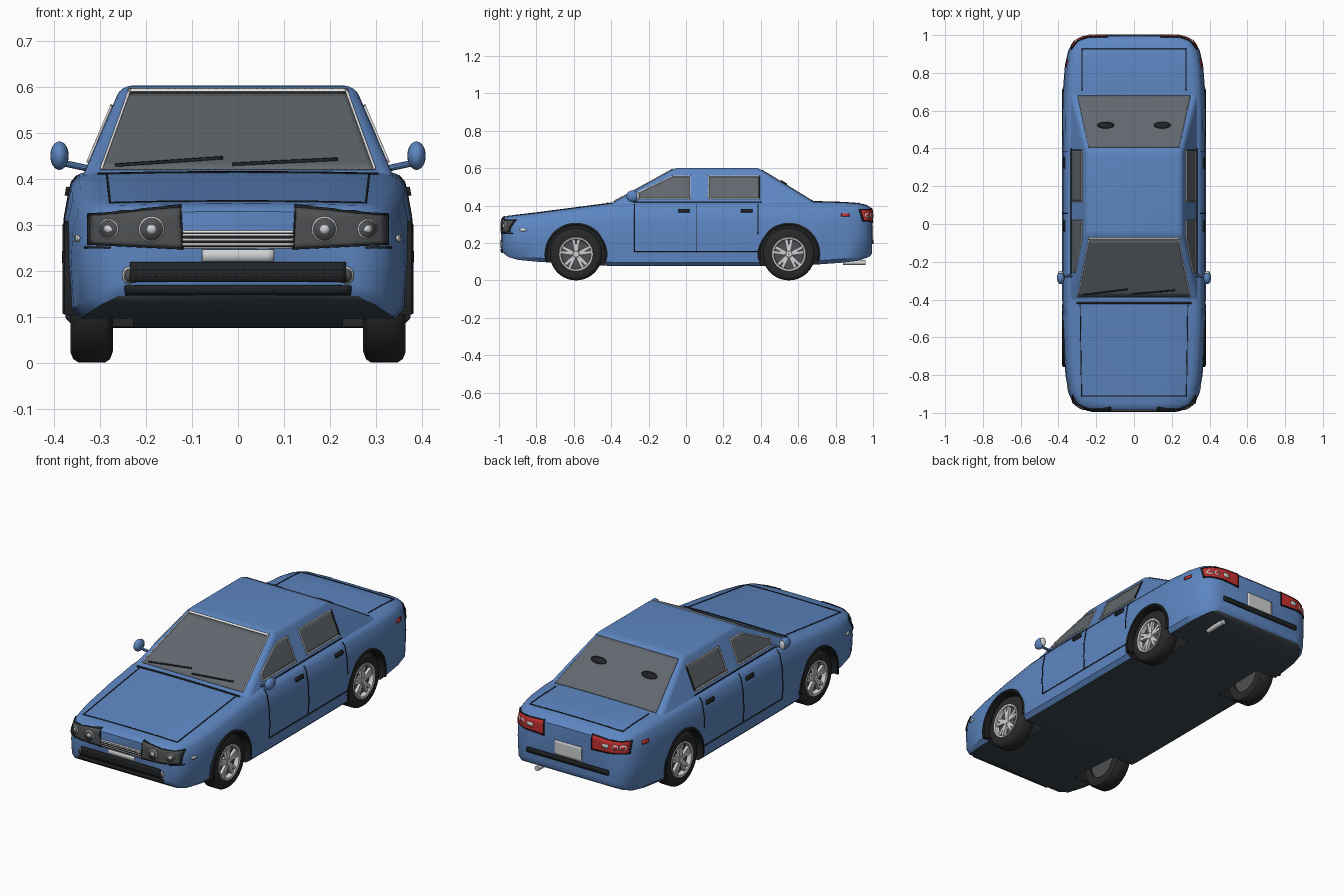
import bpy, bmesh, math
from mathutils import Vector, Matrix
from mathutils.bvhtree import BVHTree

if "Cube" in bpy.data.objects:
    bpy.data.objects.remove(bpy.data.objects["Cube"], do_unlink=True)


def material(name, *rgb):
    m = bpy.data.materials.new(name)
    m.use_nodes = True
    m.diffuse_color = (*rgb, 1)
    m.node_tree.nodes["Principled BSDF"].inputs["Base Color"].default_value = (*rgb, 1)
    return m


BLUE = material("blue paint", .11, .24, .54)
BLACK = material("black trim", .014, .016, .018)
RUBBER = material("tyre rubber", .022, .022, .022)
GLASS = material("grey glass", .118, .136, .153)
SILVER = material("silver metal", .62, .63, .64)
WHITE = material("white trim", .95, .95, .95)
RED = material("red lens", .58, .03, .03)
LAMP = material("dark lamp", .075, .08, .085)
UNDER = material("dark underside", .05, .065, .075)
made = []


def finish(name, bm, *mats, recalc=True):
    if recalc:
        bmesh.ops.recalc_face_normals(bm, faces=bm.faces)
    mesh = bpy.data.meshes.new(name)
    bm.to_mesh(mesh)
    bm.free()
    for m in mats:
        mesh.materials.append(m)
    ob = bpy.data.objects.new(name, mesh)
    bpy.context.collection.objects.link(ob)
    made.append(ob)
    return ob


# Lower body: loft of (y, half width, bottom, top) stations
STATIONS = [(-.985, .24, .16, .325), (-.975, .28, .145, .335), (-.95, .322, .125, .342),
            (-.9, .345, .11, .348), (-.8, .363, .1, .36), (-.6, .376, .088, .386),
            (-.4, .38, .077, .412), (-.2, .38, .076, .42), (.4, .38, .077, .42),
            (.7, .377, .085, .42), (.84, .366, .095, .416), (.92, .348, .105, .41),
            (.965, .32, .12, .4), (.985, .285, .13, .387), (.995, .25, .145, .375)]


def section(y, w, low, top):
    h = top - low
    half = [(0, low), (.93, low), (.985, low + .02), (1, low + .45 * h), (.99, low + .7 * h),
            (.955, top - .03), (.91, top - .01), (.83, top), (.45, top + .003), (0, top + .004)]
    return [(x * w, y, z) for x, z in half] + [(-x * w, y, z) for x, z in half[-2:0:-1]]


bm = bmesh.new()
rings = [[bm.verts.new(p) for p in section(*s)] for s in STATIONS]
for a, b in zip(rings, rings[1:]):
    for i in range(len(a)):
        j = (i + 1) % len(a)
        bm.faces.new((a[i], a[j], b[j], b[i]))
bm.faces.new(rings[0])
bm.faces.new(rings[-1])
bmesh.ops.recalc_face_normals(bm, faces=bm.faces)
for f in bm.faces:
    f.material_index = int(f.normal.z < -.75)
body = finish("lower_body", bm, BLUE, UNDER, BLACK)

# Cabin: tapered block with rounded pillars and roof edge
bm = bmesh.new()
levels = [(.4, .34, -.42, .715), (.602, .254, -.055, .385)]
base, roof = [[bm.verts.new(p) for p in ((w, f, z), (w, r, z), (-w, r, z), (-w, f, z))]
              for z, w, f, r in levels]
bm.faces.new(base)
bm.faces.new(roof)
for i in range(4):
    j = (i + 1) % 4
    bm.faces.new((base[i], base[j], roof[j], roof[i]))
edges = [e for e in bm.edges if any(v in roof for v in e.verts)]
bmesh.ops.bevel(bm, geom=edges, offset=.022, segments=4, profile=.5, affect='EDGES')
cabin = finish("cabin", bm, BLUE)

# Shell used to lay panels, lines and lamps on the surface
bm = bmesh.new()
bm.from_mesh(body.data)
bm.from_mesh(cabin.data)
shell = BVHTree.FromBMesh(bm)
bm.free()
RAYS = {"front": lambda a, b: ((a, -3, b), (0, 1, 0)), "rear": lambda a, b: ((a, 3, b), (0, -1, 0)),
        "left": lambda a, b: ((3, a, b), (-1, 0, 0)), "right": lambda a, b: ((-3, a, b), (1, 0, 0)),
        "top": lambda a, b: ((a, b, 3), (0, 0, -1))}


def place(view, p, lift):
    origin, ray = map(Vector, RAYS[view](*p))
    loc, normal = shell.ray_cast(origin, ray)[:2]
    if loc is None:
        loc, normal = shell.find_nearest(origin + ray * 2.1)[:2]
    return loc + normal * lift


def strip(bm, view, low, high, lift, step=.015):
    low, high = [[Vector(p) for p in side] for side in (low, high)]
    pairs = []
    for i in range(len(low) - 1):
        n = math.ceil(max((low[i + 1] - low[i]).length, (high[i + 1] - high[i]).length) / step)
        pairs += [(low[i].lerp(low[i + 1], k / n), high[i].lerp(high[i + 1], k / n)) for k in range(n)]
    pairs.append((low[-1], high[-1]))
    m = math.ceil(max((b - a).length for a, b in pairs) / step)
    grid = [[bm.verts.new(place(view, a.lerp(b, k / m), lift)) for k in range(m + 1)] for a, b in pairs]
    for c, d in zip(grid, grid[1:]):
        for k in range(m):
            bm.faces.new((c[k], d[k], d[k + 1], c[k + 1]))


def plate(name, bm, view, mat, lift):
    ray = Vector(RAYS[view](0, 0)[1])
    bm.normal_update()
    bmesh.ops.reverse_faces(bm, faces=[f for f in bm.faces if f.normal.dot(ray) > 0])
    ob = finish(name, bm, mat, recalc=False)
    mod = ob.modifiers.new("thickness", 'SOLIDIFY')
    mod.thickness, mod.offset = lift + .0005, -1


def patch(name, view, low, high, mat, lift=.003):
    bm = bmesh.new()
    strip(bm, view, low, high, lift)
    plate(name, bm, view, mat, lift)


def box(name, view, a, b, c, d, mat, lift=.003):
    patch(name, view, [(a, c), (b, c)], [(a, d), (b, d)], mat, lift)


def line(name, view, points, mat=BLACK, width=.0045, lift=.0025):
    bm = bmesh.new()
    for p, q in zip(points, points[1:]):
        p, q = Vector(p), Vector(q)
        along = (q - p).normalized() * width / 2
        side = Vector((-along.y, along.x))
        p, q = p - along, q + along
        strip(bm, view, [p - side, q - side], [p + side, q + side], lift)
    plate(name, bm, view, mat, lift)


def disc(name, view, a, b, ra, rb, mat, lift=.005):
    bm = bmesh.new()
    centre = bm.verts.new(place(view, (a, b), lift))
    turn = [math.tau * i / 20 for i in range(20)]
    rim = [bm.verts.new(place(view, (a + ra * math.cos(t), b + rb * math.sin(t)), lift)) for t in turn]
    for i in range(20):
        bm.faces.new((centre, rim[i - 1], rim[i]))
    plate(name, bm, view, mat, lift)


# Windscreen, rear window, bonnet and boot seams
patch("windscreen", "front", [(-.298, .419), (.298, .419)], [(-.235, .588), (.235, .588)], GLASS, .002)
line("windscreen_trim", "front", [(-.296, .422), (-.235, .59), (.235, .59), (.296, .422)], WHITE, .005, .005)
patch("rear_window", "top", [(-.3, .68), (.3, .68)], [(-.24, .405), (.24, .405)], GLASS)
line("left_wiper", "front", [(-.01, .428), (.215, .439)], BLACK, .0035, .006)
line("right_wiper", "front", [(-.265, .426), (-.035, .442)], BLACK, .0035, .006)
line("cowl_seam", "top", [(-.3, -.418), (.3, -.418)], BLACK, .01)
line("bonnet_seam", "top", [(-.285, -.43), (-.278, -.91), (.278, -.91), (.285, -.43)])
line("boot_seam", "top", [(-.275, .71), (-.275, .925), (.275, .925), (.275, .71)])

# Front grilles and number plate
box("grille_frame", "front", -.125, .125, .248, .287, WHITE, .003)
box("grille_mesh", "front", -.121, .121, .252, .283, BLACK, .004)
for i in range(3):
    line(f"grille_slat_{i}", "front", [(-.118, .2575 + i * .01), (.118, .2575 + i * .01)], SILVER, .005, .006)
box("front_number_plate", "front", -.078, .078, .22, .246, SILVER, .004)
box("lower_grille", "front", -.235, .235, .175, .219, BLACK, .008)
for i in range(2):
    line(f"lower_grille_slat_{i}", "front", [(-.225, .19 + i * .014), (.225, .19 + i * .014)], LAMP, .002, .009)
box("bumper_strip", "front", -.245, .245, .15, .168, BLACK, .008)

# Rear bumper strip and number plate
box("rear_bumper_strip", "rear", -.24, .24, .194, .219, BLACK, .008)
box("rear_number_plate", "rear", -.08, .08, .222, .3, SILVER, .004)

# Parts repeated on both sides
for s, side in ((1, "left"), (-1, "right")):
    # Lamps
    corners = [(s * .12, .248), (s * .322, .258), (s * .322, .32), (s * .125, .338)]
    patch(side + "_headlight", "front", corners[:2], corners[:1:-1], LAMP, .004)
    line(side + "_headlight_rim", "front", corners + corners[:1], BLACK, .004, .005)
    for x, r, part in ((.188, .028, "main"), (.28, .021, "outer")):
        disc(f"{side}_{part}_lamp_ring", "front", s * x, .29, r, r, SILVER, .006)
        disc(f"{side}_{part}_lamp", "front", s * x, .29, r * .9, r * .9, LAMP, .007)
        disc(f"{side}_{part}_bulb", "front", s * x, .29, r * .35, r * .35, SILVER, .008)
    disc(side + "_fog_lamp_ring", "front", s * .236, .19, .015, .019, SILVER, .005)
    disc(side + "_fog_lamp", "front", s * .236, .19, .011, .015, LAMP, .006)
    line(side + "_bumper_seam", "front", [(s * .28, .25), (s * .33, .25)], BLACK, .004)
    corners = [(s * .142, .308), (s * .328, .318), (s * .328, .376), (s * .142, .384)]
    patch(side + "_tail_light", "rear", corners[:2], corners[:1:-1], RED, .005)
    line(side + "_tail_light_rim", "rear", corners + corners[:1], BLACK, .005, .0055)
    for x in (.272, .304):
        disc(f"{side}_tail_bulb_{x}", "rear", s * x, .346, .014, .014, SILVER, .007)
        disc(f"{side}_tail_bulb_core_{x}", "rear", s * x, .346, .009, .009, RED, .008)
    box(side + "_reversing_lamp", "rear", s * .205, s * .238, .335, .357, SILVER, .007)
    disc(side + "_front_marker", side, -.87, .27, .02, .008, SILVER)
    box(side + "_rear_marker", side, .83, .872, .341, .358, RED, .005)
    disc(side + "_rear_window_vent", "top", s * .15, .52, .045, .016, BLACK, .009)

    # Side windows, door seams and handles
    low = [(-.255, .437), (-.07, .437), (.022, .437)]
    high = [(-.255, .468), (-.07, .556), (.022, .556)]
    patch(side + "_front_door_window", side, low, high, GLASS, .002)
    line(side + "_front_door_trim", side, low + high[::-1] + low[:1], WHITE, .006, .005)
    box(side + "_rear_door_window", side, .12, .392, .437, .556, GLASS, .002)
    line(side + "_rear_door_trim", side, [(.392, .437), (.12, .437), (.12, .556), (.392, .556)], WHITE, .006, .005)
    line(side + "_rear_window_edge", side, [(.392, .556), (.392, .437)], BLACK, .006, .005)
    line(side + "_belt_line", side, [(-.28, .419), (.4, .419)], BLACK, .005)
    line(side + "_front_door_seam", side, [(-.275, .405), (-.275, .155), (.055, .155), (.055, .405)])
    line(side + "_rear_door_seam", side, [(.055, .155), (.38, .155)])
    line(side + "_rear_door_edge", side, [(.385, .25), (.385, .405)])
    for y, part in ((-.01, "front"), (.325, "rear")):
        box(f"{side}_{part}_handle", side, y - .03, y + .03, .362, .381, BLACK, .009)

    # Door mirrors
    for part, y, size, mat in (("mirror", -.285, (.02, .034, .031), BLUE),
                               ("mirror_glass", -.258, (.015, .01, .024), SILVER)):
        bm = bmesh.new()
        bmesh.ops.create_uvsphere(bm, u_segments=20, v_segments=12, radius=1)
        bm.transform(Matrix.Translation((s * .388, y, .45)) @ Matrix.Diagonal((*size, 1)))
        finish(f"{side}_{part}", bm, mat)
    bm = bmesh.new()
    start, end = Vector((s * .31, -.27, .419)), Vector((s * .385, -.28, .435))
    bmesh.ops.create_cone(bm, cap_ends=True, segments=10, radius1=.007, radius2=.007, depth=(end - start).length)
    bm.transform(Matrix.Translation((start + end) / 2) @ (end - start).to_track_quat('Z', 'Y').to_matrix().to_4x4())
    finish(side + "_mirror_arm", bm, BLUE)


def lathe(name, profile, centre, s, mat, first=0, last=360, n=40):
    """Sweep a closed (radius, outward) profile round the wheel axis."""
    bm = bmesh.new()
    full = last - first == 360
    rings = []
    for i in range(n if full else n + 1):
        t = math.radians(first + (last - first) * i / n)
        rings.append([bm.verts.new(centre + Vector((s * x, r * math.cos(t), r * math.sin(t)))) for r, x in profile])
    for a, b in zip(rings, rings[1:] + (rings[:1] if full else [])):
        for k in range(len(profile)):
            bm.faces.new((a[k - 1], a[k], b[k], b[k - 1]))
    if not full:
        bm.faces.new(rings[0])
        bm.faces.new(rings[-1])
    finish(name, bm, mat)


# Wheels, arches and wheel wells
TYRE = [(.088, .042), (.118, .046), (.132, .04), (.14, .028), (.14, -.028), (.132, -.04), (.115, -.046), (.088, -.042)]
RIM = [(.094, .04), (.09, .046), (.081, .044), (.077, .02), (.094, .02)]
cutters = []
for s, side in ((1, "left"), (-1, "right")):
    for y, end in ((-.588, "front"), (.55, "rear")):
        name = f"{end}_{side}_"
        hub = Vector((s * .318, y, .14))
        lathe(name + "tyre", TYRE, hub, s, RUBBER)
        lathe(name + "rim", RIM, hub, s, SILVER)
        lathe(name + "brake_disc", [(.002, .012), (.09, .012), (.09, -.03), (.002, -.03)], hub, s, LAMP)
        lathe(name + "hub_cap", [(.001, .04), (.016, .04), (.022, .034), (.022, .01), (.001, .01)], hub, s, SILVER)
        lathe(name + "arch", [(.152, .02), (.168, .02), (.168, .059), (.16, .063), (.152, .061)],
              hub, s, BLACK, -12, 192)
        bm = bmesh.new()
        for i in range(5):
            for tilt in (-.17, .17):
                bar = bmesh.ops.create_cube(bm, size=1)["verts"]
                spin = Matrix.Rotation(math.tau * i / 5 + math.pi / 2 + tilt, 4, 'X')
                shape = Matrix.Translation((s * .03, .05, 0)) @ Matrix.Diagonal((.016, .068, .016, 1))
                bmesh.ops.transform(bm, matrix=Matrix.Translation(hub) @ spin @ shape, verts=bar)
        finish(name + "spokes", bm, SILVER)
        bm = bmesh.new()
        bmesh.ops.create_cone(bm, cap_ends=True, segments=48, radius1=.162, radius2=.162, depth=.24)
        bm.transform(Matrix.Translation(hub + Vector((s * .03, 0, 0))) @ Matrix.Rotation(math.pi / 2, 4, 'Y'))
        for f in bm.faces:
            f.material_index = 2
        cutters.append(finish("well_cutter", bm, BLUE, UNDER, BLACK))
        cut = body.modifiers.new("well", 'BOOLEAN')
        cut.operation, cut.object, cut.solver = 'DIFFERENCE', cutters[-1], 'EXACT'
bpy.context.view_layer.update()
body.data = bpy.data.meshes.new_from_object(body.evaluated_get(bpy.context.evaluated_depsgraph_get()))
body.modifiers.clear()
for ob in cutters:
    made.remove(ob)
    bpy.data.objects.remove(ob, do_unlink=True)

# Exhaust pipe
bm = bmesh.new()
bmesh.ops.create_cone(bm, cap_ends=True, segments=20, radius1=.013, radius2=.013, depth=.12)
bm.transform(Matrix.Translation((.21, .9, .095)) @ Matrix.Rotation(math.pi / 2, 4, 'X'))
finish("exhaust_pipe", bm, SILVER)

# Smooth shading with sharp creases
bpy.ops.object.select_all(action='DESELECT')
for ob in made:
    ob.select_set(True)
bpy.context.view_layer.objects.active = body
bpy.ops.object.shade_smooth_by_angle(angle=math.radians(35))
